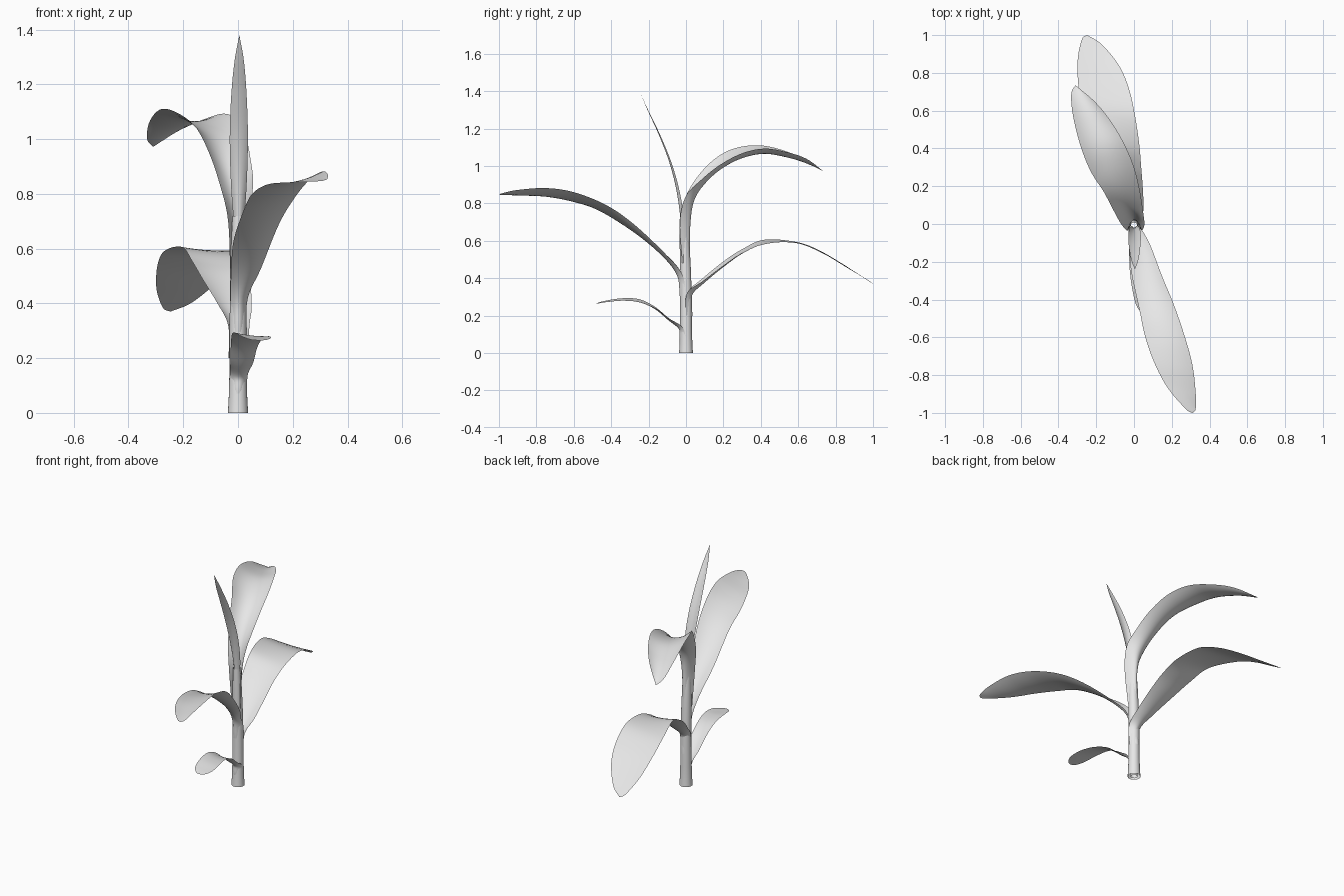
import bpy, bmesh, math
from mathutils import Vector

cube = bpy.data.objects.get("Cube")
if cube:
    bpy.data.objects.remove(cube, do_unlink=True)

# Single plain colour
grey = bpy.data.materials.new("light_grey")
grey.use_nodes = True
grey.diffuse_color = (0.8, 0.8, 0.8, 1)
grey.node_tree.nodes["Principled BSDF"].inputs["Base Color"].default_value = (0.8, 0.8, 0.8, 1)


def spline(points, t):
    """Catmull-Rom value at t, counted in control points."""
    i = min(int(t), len(points) - 2)
    f = t - i
    p1, p2 = points[i], points[i + 1]
    p0 = points[i - 1] if i > 0 else p1 * 2 - p2
    p3 = points[i + 2] if i + 2 < len(points) else p2 * 2 - p1
    return 0.5 * (2 * p1 + (p2 - p0) * f + (2 * p0 - 5 * p1 + 4 * p2 - p3) * f * f
                  + (3 * p1 - p0 - 3 * p2 + p3) * f ** 3)


def sheet(name, rows, closed=False):
    """Smooth surface through rows of points."""
    bm = bmesh.new()
    grid = [[bm.verts.new(p) for p in row] for row in rows]
    n = len(grid[0])
    for a, b in zip(grid, grid[1:]):
        for j in range(n if closed else n - 1):
            k = (j + 1) % n
            bm.faces.new((a[j], a[k], b[k], b[j]))
    bmesh.ops.remove_doubles(bm, verts=bm.verts, dist=0.0002)
    bmesh.ops.recalc_face_normals(bm, faces=bm.faces)
    for f in bm.faces:
        f.smooth = True
    mesh = bpy.data.meshes.new(name)
    bm.to_mesh(mesh)
    bm.free()
    mesh.materials.append(grey)
    obj = bpy.data.objects.new(name, mesh)
    bpy.context.collection.objects.link(obj)


def leaf(name, out, stations, steps=6, across=12):
    """Stations hold the -x edge, the +x edge and the trough depth;
    out is the y direction in which the leaf bends away from the stem."""
    left = [Vector(s[0]) for s in stations]
    right = [Vector(s[1]) for s in stations]
    sag = [s[2] for s in stations]
    last = len(stations) - 1
    rows = []
    for i in range(last * steps + 1):
        t = i / steps
        a, b = spline(left, t), spline(right, t)
        t0, t1 = max(t - 0.05, 0), min(t + 0.05, last)
        along = (spline(left, t1) + spline(right, t1)
                 - spline(left, t0) - spline(right, t0))
        under = (b - a).cross(along).normalized() * -out
        depth = spline(sag, t)
        rows.append([a.lerp(b, j / across)
                     + under * depth * 4 * (j / across) * (1 - j / across)
                     for j in range(across + 1)])
    sheet(name, rows)


def tube(name, profile, sides=24):
    """Open tube from (radius, height, y shift) rings."""
    sheet(name, [[(r * math.cos(2 * math.pi * k / sides),
                   y + r * math.sin(2 * math.pi * k / sides), z)
                  for k in range(sides)] for r, z, y in profile], closed=True)


# Hollow stalk with an inner sheath
tube("stem", [(0.037, 0, 0), (0.034, 0.05, 0), (0.032, 0.12, 0), (0.031, 0.3, 0),
              (0.029, 0.45, -0.003), (0.026, 0.6, -0.008), (0.020, 0.72, -0.012)])
tube("inner_sheath", [(0.020, 0, 0), (0.018, 0.2, 0), (0.017, 0.5, -0.005)])

# Small low leaf at the front
leaf("low_front_leaf", 1 * -1, [
    ((-0.032, 0.0, 0.08), (0.032, 0.0, 0.08), 0.035),
    ((-0.030, -0.02, 0.14), (0.036, -0.02, 0.14), 0.022),
    ((-0.028, -0.09, 0.185), (0.056, -0.09, 0.185), 0.010),
    ((-0.026, -0.17, 0.25), (0.070, -0.16, 0.238), 0.008),
    ((-0.022, -0.25, 0.288), (0.090, -0.25, 0.272), 0.006),
    ((-0.010, -0.34, 0.293), (0.113, -0.34, 0.280), 0.004),
    ((0.012, -0.43, 0.280), (0.120, -0.42, 0.273), 0.003),
    ((0.045, -0.473, 0.268), (0.100, -0.465, 0.266), 0.0),
    ((0.072, -0.48, 0.265), (0.072, -0.48, 0.265), 0.0)])

# Long leaf at the front
leaf("long_front_leaf", -1, [
    ((-0.030, 0.0, 0.30), (0.030, 0.0, 0.30), 0.033),
    ((-0.028, -0.02, 0.42), (0.036, -0.02, 0.42), 0.028),
    ((-0.025, -0.10, 0.52), (0.085, -0.11, 0.53), 0.020),
    ((-0.015, -0.25, 0.635), (0.150, -0.28, 0.69), 0.020),
    ((0.030, -0.46, 0.762), (0.212, -0.43, 0.793), 0.018),
    ((0.060, -0.60, 0.808), (0.270, -0.60, 0.860), 0.015),
    ((0.110, -0.74, 0.835), (0.310, -0.75, 0.882), 0.013),
    ((0.180, -0.87, 0.842), (0.327, -0.90, 0.872), 0.008),
    ((0.275, -0.98, 0.845), (0.326, -0.98, 0.855), 0.0),
    ((0.310, -1.0, 0.848), (0.310, -1.0, 0.848), 0.0)])

# Long lower leaf at the back
leaf("long_back_leaf", 1, [
    ((-0.034, 0.0, 0.20), (0.034, 0.0, 0.20), 0.034),
    ((-0.036, 0.005, 0.32), (0.042, 0.005, 0.32), 0.030),
    ((-0.075, 0.09, 0.40), (0.050, 0.09, 0.385), 0.018),
    ((-0.130, 0.20, 0.49), (0.046, 0.20, 0.468), 0.014),
    ((-0.168, 0.30, 0.555), (0.038, 0.30, 0.535), 0.010),
    ((-0.205, 0.42, 0.606), (0.028, 0.42, 0.582), 0.006),
    ((-0.268, 0.60, 0.592), (0.004, 0.58, 0.592), 0.004),
    ((-0.294, 0.73, 0.540), (-0.028, 0.72, 0.542), 0.004),
    ((-0.298, 0.87, 0.455), (-0.080, 0.84, 0.475), 0.004),
    ((-0.275, 0.98, 0.385), (-0.170, 0.95, 0.402), 0.0),
    ((-0.247, 1.0, 0.37), (-0.247, 1.0, 0.37), 0.0)])

# Arching upper leaf at the back
leaf("upper_back_leaf", 1, [
    ((-0.028, -0.02, 0.48), (0.028, -0.02, 0.48), 0.042),
    ((-0.036, -0.035, 0.70), (0.042, -0.033, 0.70), 0.058),
    ((-0.068, 0.0, 0.84), (0.055, 0.0, 0.84), 0.050),
    ((-0.110, 0.075, 0.96), (0.046, 0.08, 0.925), 0.042),
    ((-0.160, 0.17, 1.05), (0.030, 0.18, 1.005), 0.042),
    ((-0.230, 0.28, 1.10), (0.0, 0.30, 1.068), 0.042),
    ((-0.285, 0.42, 1.108), (-0.050, 0.42, 1.093), 0.035),
    ((-0.324, 0.58, 1.062), (-0.120, 0.54, 1.074), 0.026),
    ((-0.332, 0.69, 1.0), (-0.205, 0.645, 1.038), 0.012),
    ((-0.310, 0.735, 0.972), (-0.310, 0.735, 0.972), 0.0)])

# Young upright leaf
leaf("upright_leaf", -1, [
    ((-0.006, -0.012, 0.62), (0.010, -0.012, 0.62), 0.012),
    ((-0.020, -0.015, 0.75), (0.026, -0.015, 0.75), 0.018),
    ((-0.028, -0.040, 0.89), (0.034, -0.040, 0.89), 0.015),
    ((-0.030, -0.082, 1.03), (0.036, -0.082, 1.03), 0.010),
    ((-0.024, -0.140, 1.17), (0.031, -0.140, 1.17), 0.006),
    ((-0.012, -0.198, 1.29), (0.021, -0.198, 1.29), 0.003),
    ((0.005, -0.240, 1.38), (0.005, -0.240, 1.38), 0.0)])
